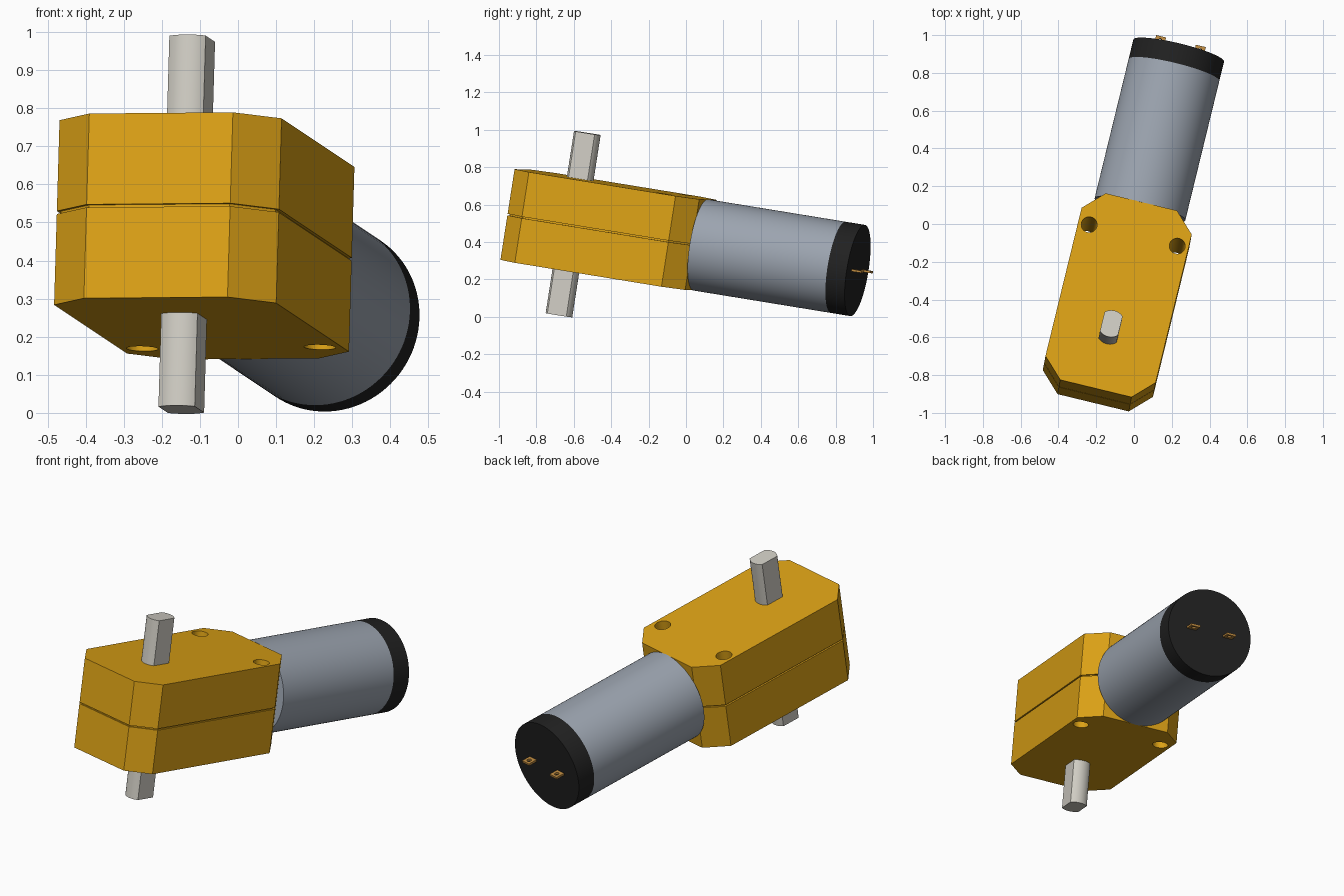
import bpy, bmesh, math
from mathutils import Matrix, Vector

cube = bpy.data.objects.get("Cube")
if cube:
    bpy.data.objects.remove(cube, do_unlink=True)

# Tilted frame: width, length (towards the motor) and up (along the shaft)
length = Vector((0.244, 1, -0.163)).normalized()
up = Vector((0.03, 0.158, 1))
up = (up - up.dot(length) * length).normalized()
width = length.cross(up)
frame = Matrix((width, length, up)).transposed().to_4x4()
frame.translation = 0.0155 * width + 0.3925 * up


def material(name, color):
    m = bpy.data.materials.new(name)
    m.use_nodes = True
    m.diffuse_color = (*color, 1)
    m.node_tree.nodes["Principled BSDF"].inputs["Base Color"].default_value = (*color, 1)
    return m


yellow = material("yellow plastic", (0.72, 0.36, 0.008))
steel = material("blue grey steel", (0.33, 0.37, 0.43))
black = material("black plastic", (0.015, 0.015, 0.015))
pale = material("pale grey metal", (0.63, 0.61, 0.55))
brass = material("brass", (0.5, 0.25, 0.05))


def prism(name, outline, low, high, mat, along=False, smooth=False):
    """Extrude an outline upwards, or along the motor axis."""
    bm = bmesh.new()
    place = (lambda p, h: (p[0], h, p[1])) if along else (lambda p, h: (p[0], p[1], h))
    face = bm.faces.new([bm.verts.new(place(p, low)) for p in outline])
    new = bmesh.ops.extrude_face_region(bm, geom=[face])["geom"]
    shift = Vector(place((0, 0), high - low))
    bmesh.ops.translate(bm, vec=shift, verts=[g for g in new if isinstance(g, bmesh.types.BMVert)])
    bmesh.ops.recalc_face_normals(bm, faces=bm.faces)
    mesh = bpy.data.meshes.new(name)
    bm.to_mesh(mesh)
    bm.free()
    mesh.materials.append(mat)
    obj = bpy.data.objects.new(name, mesh)
    bpy.context.collection.objects.link(obj)
    obj.matrix_world = frame
    if smooth:
        activate(obj)
        bpy.ops.object.shade_smooth_by_angle(angle=math.radians(30))
    return obj


def activate(obj):
    bpy.ops.object.select_all(action="DESELECT")
    obj.select_set(True)
    bpy.context.view_layer.objects.active = obj


def circle(r, n, x=0, y=0):
    return [(x + r * math.cos(i * math.tau / n), y + r * math.sin(i * math.tau / n)) for i in range(n)]


def octagon(inset=0):
    """Chamfered gearbox outline."""
    w, e = 0.3 - inset, 0.194 - inset * 0.4
    front, back = -1.006 + inset, 0.023 - inset
    c = w - e
    half = [(e, front), (w, front + c), (w, back - c), (e, back)]
    return half + [(-x, y) for x, y in reversed(half)]


def drill(obj, outline, low, high):
    cutter = prism("cutter", outline, low, high, obj.data.materials[0])
    cutter.hide_render = True
    activate(obj)
    mod = obj.modifiers.new("hole", "BOOLEAN")
    mod.operation, mod.solver, mod.object = "DIFFERENCE", "EXACT", cutter
    bpy.ops.object.modifier_apply(modifier=mod.name)
    bpy.data.objects.remove(cutter, do_unlink=True)


# Gearbox: two half shells around a slightly recessed seam, with two screw holes
shells = [
    prism("lower_shell", octagon(), -0.2455, -0.004, yellow),
    prism("seam_core", octagon(0.01), -0.004, 0.004, yellow),
    prism("upper_shell", octagon(), 0.004, 0.2455, yellow),
]
for shell in shells:
    for side in (-1, 1):
        drill(shell, circle(0.042, 32, side * 0.24, -0.161), -0.4, 0.4)
    activate(shell)
    bpy.ops.object.shade_smooth_by_angle(angle=math.radians(30))

# Output shaft: round bar with a flat on each side
flat, radius = 0.049, 0.072
limit = math.acos(flat / radius)
arc = [limit + (math.pi - 2 * limit) * i / 12 for i in range(13)]
bar = [(radius * math.cos(a), radius * math.sin(a) - 0.688) for a in arc]
bar += [(radius * math.cos(a + math.pi), radius * math.sin(a + math.pi) - 0.688) for a in arc]
for name, low, high in (("upper_shaft", 0.2, 0.493), ("lower_shaft", -0.493, -0.2)):
    prism(name, bar, low, high, pale, smooth=True)

# Motor can and end cap
prism("motor_can", circle(0.247, 96), 0.022, 0.79, steel, along=True, smooth=True)
prism("motor_cap", circle(0.247, 96), 0.79, 0.897, black, along=True, smooth=True)

# Flat solder tabs with an eyelet
for name, x in (("right_terminal", -0.108), ("left_terminal", 0.108)):
    tab = [(x - 0.027, 0.88), (x + 0.027, 0.88), (x + 0.027, 0.949), (x - 0.027, 0.949)]
    terminal = prism(name, tab, -0.006, 0.006, brass)
    drill(terminal, circle(0.012, 16, x, 0.924), -0.1, 0.1)
